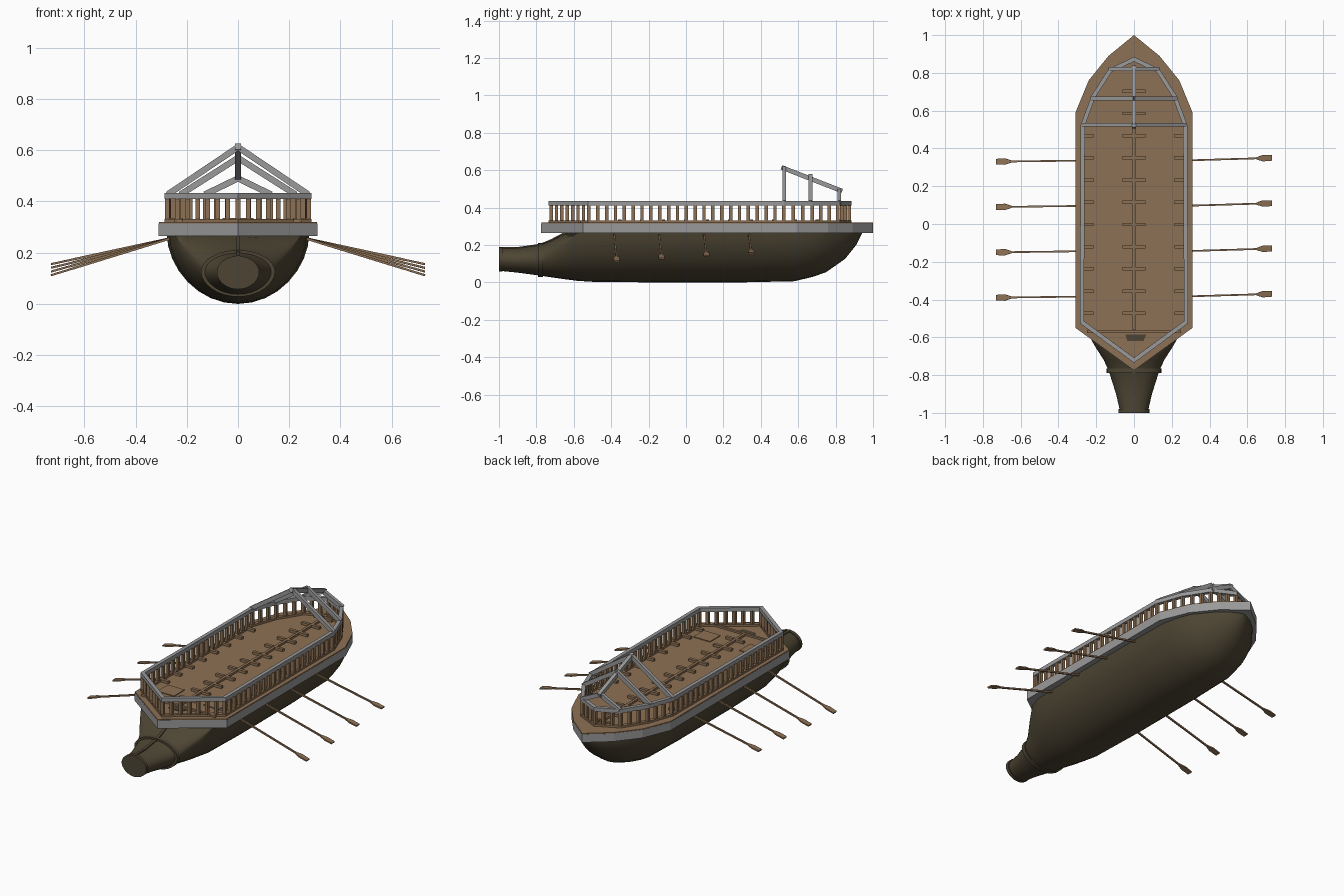
import bpy, bmesh, math
from mathutils import Vector

if "Cube" in bpy.data.objects:
    bpy.data.objects.remove(bpy.data.objects["Cube"])


def material(name, rgb):
    m = bpy.data.materials.new(name)
    m.diffuse_color = (*rgb, 1)
    m.use_nodes = True
    m.node_tree.nodes["Principled BSDF"].inputs["Base Color"].default_value = m.diffuse_color
    return m


WOOD = material("brown wood", (0.27, 0.165, 0.09))
GREY = material("grey trim", (0.32, 0.32, 0.325))
HULL = material("dark olive hull", (0.075, 0.06, 0.034))


def finish(bm, name, mat, smooth=False):
    bmesh.ops.recalc_face_normals(bm, faces=bm.faces)
    me = bpy.data.meshes.new(name)
    bm.to_mesh(me)
    bm.free()
    me.materials.append(mat)
    ob = bpy.data.objects.new(name, me)
    bpy.context.collection.objects.link(ob)
    if smooth:
        bpy.context.view_layer.objects.active = ob
        ob.select_set(True)
        bpy.ops.object.shade_smooth_by_angle(angle=math.radians(35))
        ob.select_set(False)
    return ob


def loft(bm, rings):
    rows = [[bm.verts.new(p) for p in r] for r in rings]
    n = len(rows[0])
    for a, b in zip(rows, rows[1:]):
        for i in range(n):
            bm.faces.new((a[i], a[(i + 1) % n], b[(i + 1) % n], b[i]))
    bm.faces.new(rows[0])
    bm.faces.new(rows[-1])


def beam(bm, a, b, w, h, w2=None):
    """Box from a to b, w wide sideways and h tall, optionally tapering to w2."""
    a, b = Vector(a), Vector(b)
    d = (b - a).normalized()
    side = d.cross(Vector((0, 0, 1)))
    side = side.normalized() if side.length > 1e-4 else Vector((1, 0, 0))
    up = side.cross(d)
    rings = []
    for p, ww in ((a, w), (b, w2 or w)):
        rings.append([p + side * sx * ww / 2 + up * sz * h / 2
                      for sx, sz in ((-1, -1), (1, -1), (1, 1), (-1, 1))])
    loft(bm, rings)


def mirrored(half):
    """Closed outline from the right half, which runs from front tip to stern tip."""
    return [Vector(p) for p in half] + [Vector((-x, y)) for x, y in half[-2:0:-1]]


def inset(pts, d):
    out = []
    for i, p in enumerate(pts):
        e1 = (p - pts[i - 1]).normalized()
        e2 = (pts[(i + 1) % len(pts)] - p).normalized()
        n1, n2 = Vector((-e1.y, e1.x)), Vector((-e2.y, e2.x))
        out.append(p + (n1 + n2) * d / (1 + n1.dot(n2)))
    return out


def slab(name, pts, z0, z1, mat):
    bm = bmesh.new()
    loft(bm, [[(p.x, p.y, z) for p in pts] for z in (z0, z1)])
    return finish(bm, name, mat)


def rail(name, pts, d, z0, z1, mat):
    bm = bmesh.new()
    inner = inset(pts, d)
    loops = [[bm.verts.new((p.x, p.y, z)) for p in q]
             for q, z in ((pts, z0), (pts, z1), (inner, z1), (inner, z0))]
    n = len(pts)
    for k in range(4):
        a, b = loops[k], loops[(k + 1) % 4]
        for i in range(n):
            bm.faces.new((a[i], a[(i + 1) % n], b[(i + 1) % n], b[i]))
    return finish(bm, name, mat)


def section(y, w, zt, zc, zb, n=32):
    ring = []
    for i in range(n):
        a = 2 * math.pi * i / n
        c = math.cos(a)
        z = zc - (zc - zb) * c ** 1.1 if c > 0 else zc - (zt - zc) * c
        ring.append((w * math.sin(a), y, z))
    return ring


# Hull with snout: y, half width, top, widest height, bottom
stations = [(-1, .072, .182, .12, .062), (-.9, .095, .183, .12, .052),
            (-.78, .133, .2, .125, .036), (-.72, .16, .225, .16, .027),
            (-.65, .205, .262, .21, .017), (-.58, .245, .272, .265, .008),
            (-.5, .268, .272, .27, .003), (-.2, .278, .272, .27, 0),
            (.3, .278, .272, .27, 0), (.58, .273, .272, .27, .006),
            (.68, .25, .272, .27, .03), (.75, .22, .272, .27, .055),
            (.85, .14, .272, .27, .125), (.91, .07, .272, .27, .2),
            (.94, .01, .272, .27, .258)]
bm = bmesh.new()
loft(bm, [section(*s) for s in stations])
finish(bm, "hull", HULL, True)

# Collars around the snout
for name, y0, y1, s in (("snout_tip_collar", -1, -.98, (.083, .187, .122, .057)),
                        ("snout_base_collar", -.79, -.765, (.145, .21, .125, .028))):
    bm = bmesh.new()
    loft(bm, [section(y0, *s), section(y1, *s)])
    finish(bm, name, HULL, True)

# Ridge along the top of the snout
bm = bmesh.new()
for a, b in zip(stations[:5], stations[1:5]):
    beam(bm, (0, a[0], a[2]), (0, b[0], b[2]), .016, .012)
finish(bm, "snout_ridge", HULL)

# Deck with grey side band
deck = mirrored([(0, -.775), (.31, -.55), (.31, .59), (.24, .76), (.135, .89), (0, 1)])
slab("deck_band", deck, .265, .314, GREY)
slab("deck", inset(deck, .001), .314, .32, WOOD)

# Railing: base curb, balusters, top rail
line = mirrored([(0, -.735), (.287, -.525), (.282, .525), (.225, .68), (.135, .82), (0, .885)])
rail("railing_curb", line, .022, .319, .332, WOOD)
rail("top_rail", line, .022, .41, .434, GREY)
bm = bmesh.new()
mid = inset(line, .011)
for i, p in enumerate(mid):
    q = mid[(i + 1) % len(mid)]
    n = max(1, round((q - p).length / .047))
    for k in range(n):
        c = p.lerp(q, k / n)
        beam(bm, (c.x, c.y, .33), (c.x, c.y, .412), .018, .018)
finish(bm, "balusters", WOOD)

# Stern canopy frame: three gables and a ridge beam
gables = [(.525, .275, .612), (.665, .225, .57), (.82, .13, .49)]
bm = bmesh.new()
for y, x, z in gables:
    for s in (-1, 1):
        beam(bm, (s * x, y, .427), (0, y, z), .02, .024)
beam(bm, (0, .51, .615), (0, .835, .488), .022, .024)
finish(bm, "canopy_frame", GREY)

# Deck fittings: centre beam, cross beam, bench stubs
bm = bmesh.new()
beam(bm, (0, -.56, .325), (0, .82, .325), .016, .014)
beam(bm, (-.25, -.57, .325), (.25, -.57, .325), .014, .012)
for k in range(12):
    y = .82 - k * .1175
    for s in (-1, 1):
        beam(bm, (s * .008, y, .327), (s * .06, y, .327), .018, .016)
        if y < .56:
            beam(bm, (s * .215, y, .327), (s * .265, y, .327), .018, .016)
finish(bm, "deck_fittings", WOOD)

# Two deck hatches and the dark front grate
for name, x in (("left_hatch", -.15), ("right_hatch", .16)):
    slab(name, [Vector((x + a * .056, -.43 + b * .05))
                for a, b in ((-1, -1), (1, -1), (1, 1), (-1, 1))], .319, .325, WOOD)
slab("front_grate", [Vector(p) for p in ((-.035, -.62), (.05, -.62), (.065, -.585), (-.045, -.585))],
     .319, .323, HULL)

# Oars: four a side, shaft and flared blade
bm = bmesh.new()
for y in (-.38, -.14, .1, .34):
    tip_z = .112 + .06 * (y + .38)
    for s in (-1, 1):
        root = Vector((s * .26, y - .004, .257))
        tip = Vector((s * .73, y + s * .01, tip_z))
        neck, flare = root.lerp(tip, .83), root.lerp(tip, .9)
        beam(bm, root, neck, .009, .009)
        beam(bm, neck, flare, .012, .008, .034)
        beam(bm, flare, tip, .034, .008, .03)
finish(bm, "oars", WOOD)
